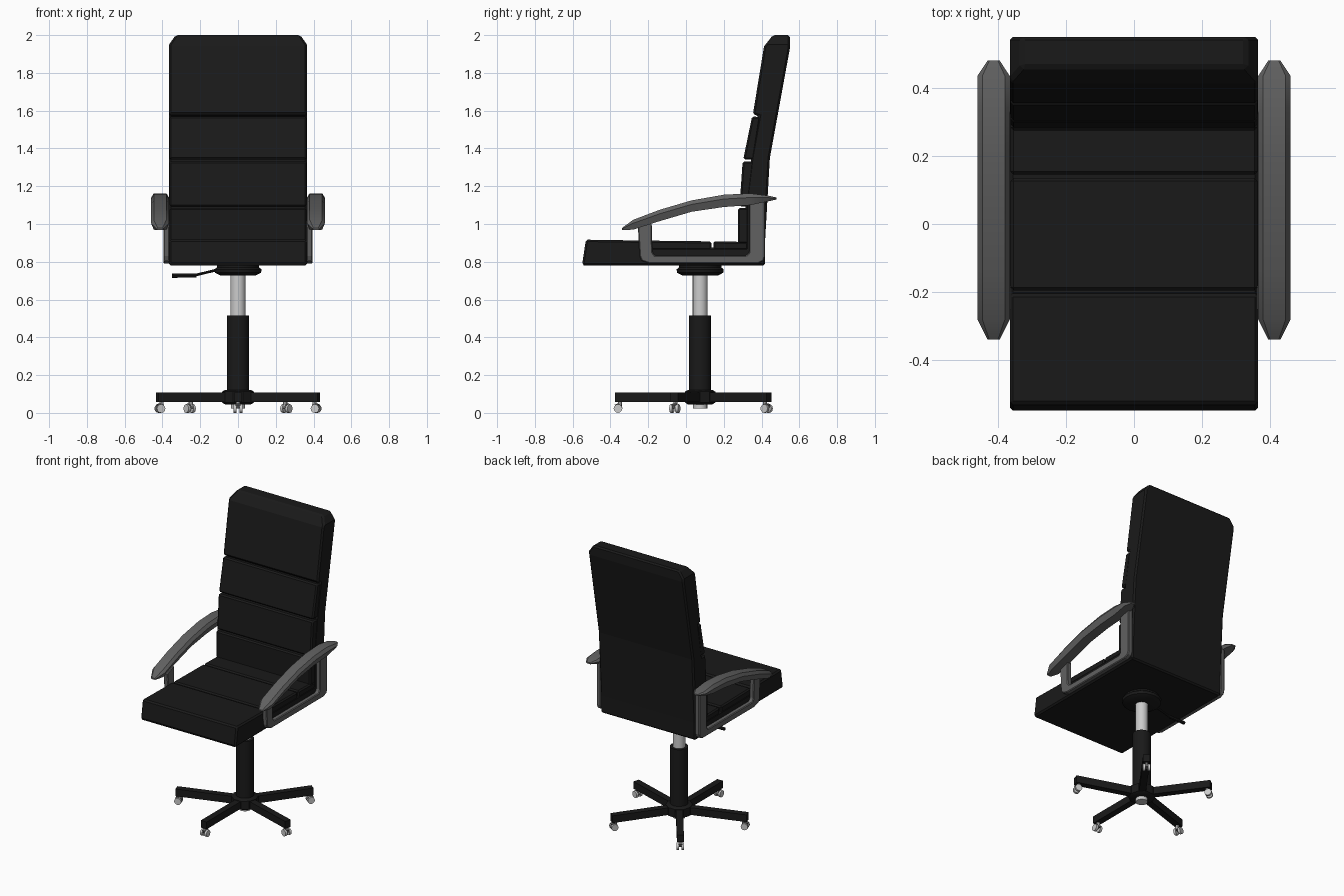
import bpy, bmesh, math
from mathutils import Vector, Matrix

if "Cube" in bpy.data.objects:
    bpy.data.objects.remove(bpy.data.objects["Cube"])

CY = 0.075  # y of the gas column


def material(name, v):
    m = bpy.data.materials.new(name)
    m.diffuse_color = (v, v, v, 1)
    m.use_nodes = True
    m.node_tree.nodes["Principled BSDF"].inputs["Base Color"].default_value = m.diffuse_color
    return m


BLACK = material("black", 0.01)
DARK = material("dark_grey", 0.12)
STEEL = material("steel", 0.6)


def finish(bm, name, mat, bevel=0, smooth=False):
    bmesh.ops.recalc_face_normals(bm, faces=bm.faces)
    me = bpy.data.meshes.new(name)
    bm.to_mesh(me)
    bm.free()
    ob = bpy.data.objects.new(name, me)
    bpy.context.collection.objects.link(ob)
    me.materials.append(mat)
    if smooth:
        me.shade_smooth()
        me.set_sharp_from_angle(angle=math.radians(35))
    if bevel:
        mod = ob.modifiers.new("bevel", 'BEVEL')
        mod.width, mod.segments = bevel, 1
        mod.limit_method, mod.angle_limit = 'ANGLE', math.radians(35)
    return ob


def loft(name, rings, mat, closed=False, **kw):
    """Skin a list of equal-length point rings and cap the ends."""
    bm = bmesh.new()
    vs = [[bm.verts.new(p) for p in r] for r in rings]
    n = len(vs[0])
    for a, b in zip(vs, vs[1:]):
        for i in range(n):
            bm.faces.new((a[i], a[(i + 1) % n], b[(i + 1) % n], b[i]))
    bm.faces.new(vs[0])
    bm.faces.new(vs[-1][::-1])
    if closed:  # clip the two top corners of the backrest
        for s in (-1, 1):
            bmesh.ops.bisect_plane(bm, geom=bm.verts[:] + bm.edges[:] + bm.faces[:],
                                   plane_co=(s * 0.365, 0, 1.95),
                                   plane_no=(s * 0.05, 0, 0.035), clear_outer=True)
            bmesh.ops.holes_fill(bm, edges=[e for e in bm.edges if e.is_boundary])
    return finish(bm, name, mat, **kw)


def prism(name, yz, x0, x1, mat, **kw):
    return loft(name, [[(x, y, z) for y, z in yz] for x in (x0, x1)], mat, **kw)


def lathe(name, rz, mat, sides=16, centre=(0, CY)):
    rings = [[(centre[0] + r * math.cos(2 * math.pi * i / sides),
               centre[1] + r * math.sin(2 * math.pi * i / sides), z)
              for i in range(sides)] for r, z in rz]
    return loft(name, rings, mat, smooth=True)


def cylinder(name, a, b, r, mat, sides=12):
    a, b = Vector(a), Vector(b)
    rot = (b - a).to_track_quat('Z', 'Y').to_matrix().to_4x4()
    bm = bmesh.new()
    bmesh.ops.create_cone(bm, cap_ends=True, segments=sides, radius1=r, radius2=r,
                          depth=(b - a).length,
                          matrix=Matrix.Translation((a + b) / 2) @ rot)
    return finish(bm, name, mat, smooth=True)


# Seat and back shell, including the front and headrest cushions
prism("seat_and_back", [
    (-.55, .785), (-.53, .917), (-.205, .912), (-.2, .875), (.315, .875), (.315, 1.1),
    (.345, 1.35), (.385, 1.572), (.354, 1.58), (.413, 1.94), (.46, 2.0), (.55, 2.0),
    (.55, 1.93), (.444, 1.35), (.418, .9), (.418, .78), (-.54, .78)],
    -.365, .365, BLACK, closed=True, bevel=.01)

# Padded cushion sections between the seams
for name, yz in {
    "seat_cushion_middle": [(-.195, .86), (-.195, .912), (.135, .908), (.135, .86)],
    "seat_cushion_rear": [(.145, .86), (.145, .908), (.33, .905), (.33, .86)],
    "back_cushion_low": [(.275, .895), (.275, 1.085), (.335, 1.085), (.335, .895)],
    "back_cushion_mid": [(.283, 1.092), (.3, 1.332), (.36, 1.332), (.34, 1.092)],
    "back_cushion_high": [(.303, 1.342), (.35, 1.57), (.395, 1.565), (.36, 1.34)],
}.items():
    prism(name, yz, -.363, .363, BLACK, bevel=.009)

# Armrests: U-shaped frame and curved pad on each side
frame = [(-.255, .99), (-.245, .83), (-.235, .805), (-.19, .79), (.38, .79), (.41, .805),
         (.418, .83), (.418, 1.135), (.335, 1.12), (.335, .85), (.32, .833), (-.165, .833),
         (-.178, .85), (-.182, 1.02)]
pad = [(-.34, .978, .968, .018), (-.28, 1.022, .97, .0475), (-.14, 1.075, 1.015, .0475),
       (.03, 1.125, 1.065, .0475), (.2, 1.155, 1.09, .0475), (.34, 1.162, 1.1, .0475),
       (.435, 1.15, 1.12, .0475), (.48, 1.14, 1.13, .018)]
for s, side in ((-1, "left"), (1, "right")):
    prism("arm_frame_" + side, frame, s * .362, s * .395, DARK, bevel=.005)
    rings = []
    for y, t, b, w in pad:
        k, m = w * .3, t - (t - b) * .35
        sec = [(-w, m), (-w + k, t), (w - k, t), (w, m), (w - k, b), (-w + k, b)]
        rings.append([(s * (.4125 + x), y, z) for x, z in sec])
    loft("arm_pad_" + side, rings, DARK, smooth=True)

# Column: mounting plate, gas piston, sleeve, hub and foot
lathe("mounting_plate", [(.095, .728), (.122, .742), (.125, .76), (.112, .77), (.112, .785)],
      BLACK)
lathe("piston", [(.04, .5), (.04, .74)], STEEL)
lathe("sleeve", [(.058, .05), (.058, .515)], BLACK)
lathe("hub", [(.068, .045), (.085, .055), (.085, .112), (.068, .122)], BLACK, sides=10)
lathe("hub_foot", [(.038, .022), (.038, .06)], STEEL)

# Height lever
cylinder("lever_rod", (-.1, CY, .76), (-.23, CY, .728), .007, BLACK, 8)
cylinder("lever_handle", (-.22, CY, .728), (-.35, CY, .726), .011, BLACK, 8)

# Five legs with casters
for i in range(5):
    a = math.radians(-90 + 72 * i)
    d = Vector((math.cos(a), math.sin(a), 0))
    t = Vector((-d.y, d.x, 0))
    c = Vector((0, CY, 0))
    up = Vector((0, 0, 1))
    loft(f"leg_{i}", [[c + d * r + t * x + up * z for x, z in
                       ((-.022, .058), (.022, .058), (.022, .108), (-.022, .108))]
                      for r in (.04, .45)], BLACK)
    p = c + d * .425
    cylinder(f"caster_stem_{i}", p + up * .03, p + up * .062, .011, STEEL, 8)
    w = c + d * .435 + up * .023
    loft(f"caster_hood_{i}", [[w + t * x + d * u + up * z for u, z in
                               ((-.024, 0), (-.018, .02), (0, .028), (.018, .02), (.01, 0))]
                              for x in (-.012, .012)], DARK)
    for s in (-1, 1):
        cylinder(f"caster_wheel_{i}_{'a' if s < 0 else 'b'}",
                 w + t * s * .008, w + t * s * .024, .023, STEEL)
